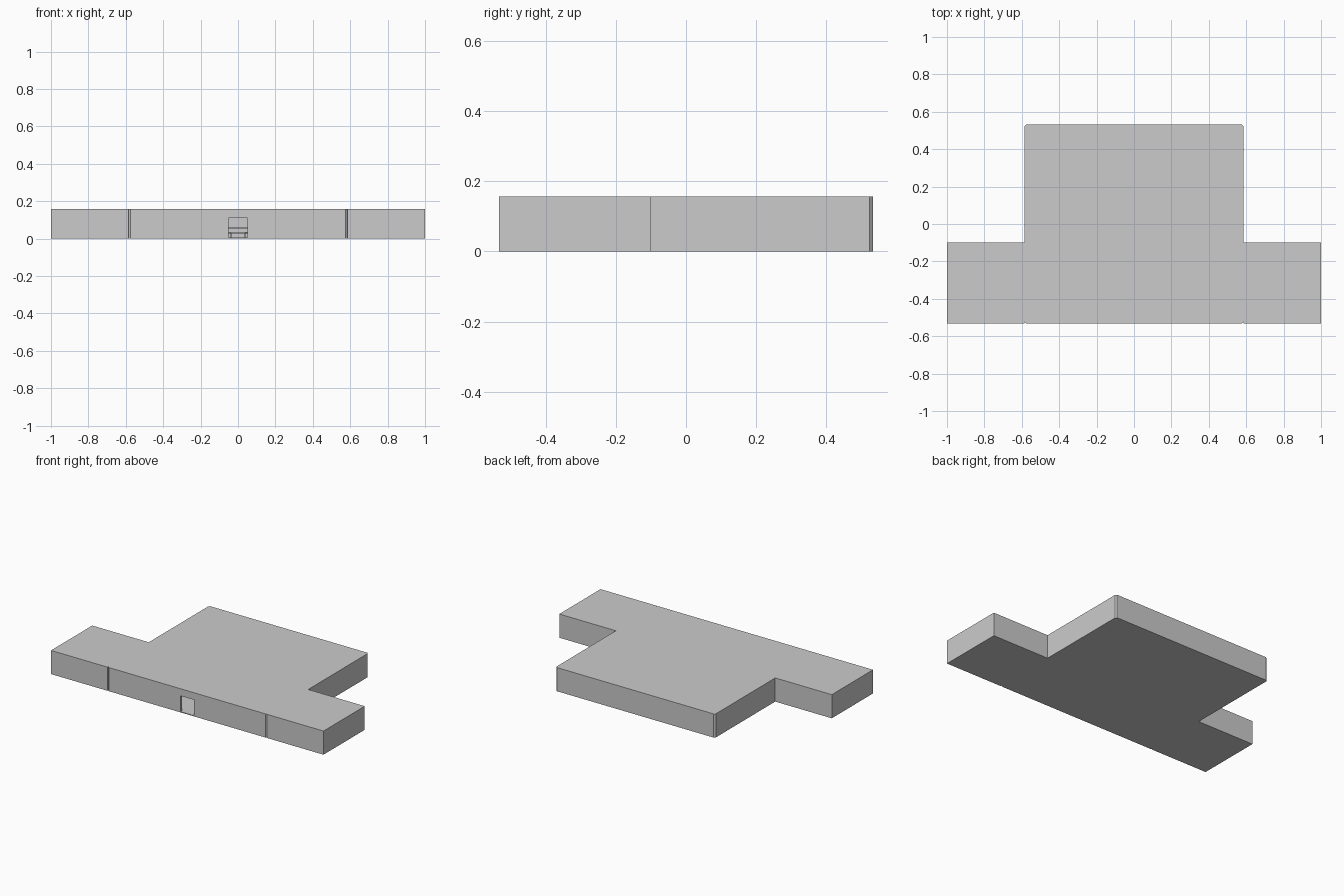
import bpy, bmesh

if "Cube" in bpy.data.objects:
    bpy.data.objects.remove(bpy.data.objects["Cube"])

H = 0.157      # building height
T = 0.014      # wall thickness
C = 0.009      # corner chamfer


def prism(name, pts, z0, z1):
    """Extrude a plan outline between two heights."""
    bm = bmesh.new()
    face = bm.faces.new([bm.verts.new((x, y, z0)) for x, y in pts])
    ext = bmesh.ops.extrude_face_region(bm, geom=[face])
    for v in ext["geom"]:
        if isinstance(v, bmesh.types.BMVert):
            v.co.z = z1
    bmesh.ops.recalc_face_normals(bm, faces=bm.faces)
    me = bpy.data.meshes.new(name)
    bm.to_mesh(me)
    bm.free()
    ob = bpy.data.objects.new(name, me)
    bpy.context.collection.objects.link(ob)
    return ob


def rect(x0, x1, y0, y1, c=0.0):
    """Rectangle outline, with chamfered corners if c is given."""
    if c == 0:
        return [(x0, y0), (x1, y0), (x1, y1), (x0, y1)]
    return [(x0 + c, y0), (x1 - c, y0), (x1, y0 + c), (x1, y1 - c),
            (x1 - c, y1), (x0 + c, y1), (x0, y1 - c), (x0, y0 + c)]


def cut(target, cutter):
    mod = target.modifiers.new("cut", "BOOLEAN")
    mod.operation = "DIFFERENCE"
    mod.solver = "EXACT"
    mod.object = cutter
    cutter.hide_render = True
    cutter.hide_viewport = True


def table(name, x, y, w, d, h, top, leg):
    """Chamfered table top on four square legs."""
    base = 0.006
    prism(name + "_top", rect(x - w / 2, x + w / 2, y - d / 2, y + d / 2, 0.01),
          h - top, h)
    for sx in (-1, 1):
        for sy in (-1, 1):
            lx = x + sx * (w / 2 - 0.014)
            ly = y + sy * (d / 2 - 0.014)
            prism(name + "_leg", rect(lx - leg, lx + leg, ly - leg, ly + leg),
                  base, h - top)


# main hall: hollow, with a doorway in the front wall
X, Y = 0.585, 0.532
hall = prism("main_hall", rect(-X, X, -Y, Y, C), 0, H)
cut(hall, prism("hall_cavity", rect(-X + T, X - T, -Y + T, Y - T), 0.005, H - 0.006))
cut(hall, prism("door_cutter", rect(-0.05, 0.05, -Y - 0.02, -Y + T + 0.02), 0.005, 0.11))

# side wings, hollow and closed
for side, s in (("left", -1), ("right", 1)):
    x0, x1 = sorted((s * X, s * 1.0))
    wing = prism(side + "_wing", rect(x0, x1, -Y, -0.10), 0, H)
    cut(wing, prism(side + "_wing_cavity",
                    rect(x0 + T, x1 - T, -Y + T, -0.10 - T), 0.005, H - 0.006))

# furniture seen through the doorway
table("low_table", 0, -0.20, 0.10, 0.07, 0.036, 0.008, 0.005)
table("long_table", 0, 0.23, 0.16, 0.09, 0.060, 0.010, 0.005)
